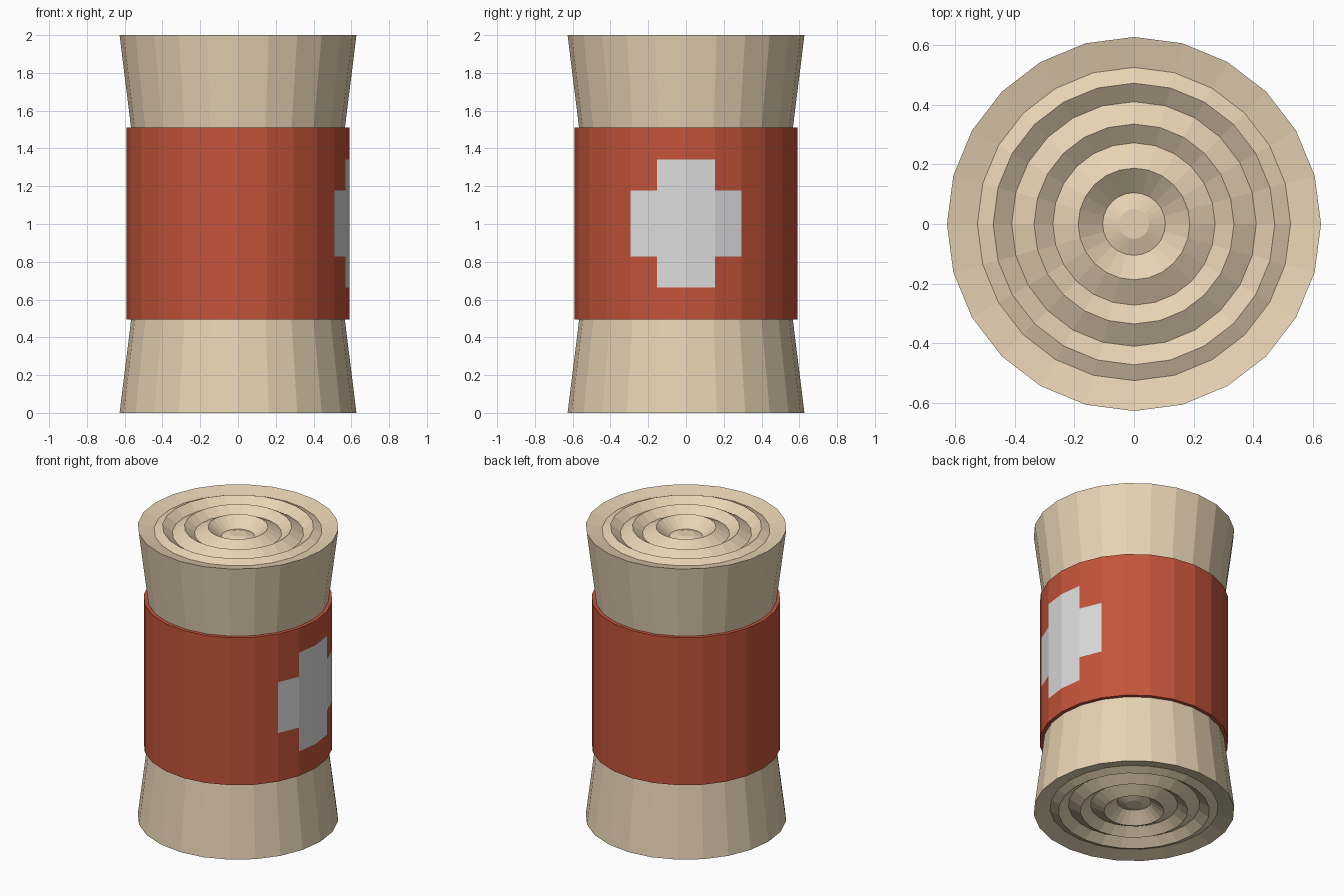
import bpy, bmesh, math

if "Cube" in bpy.data.objects:
    bpy.data.objects.remove(bpy.data.objects["Cube"])

SIDES = 24


def material(name, rgb):
    def lin(c):
        c /= 255
        return c / 12.92 if c <= 0.04045 else ((c + 0.055) / 1.055) ** 2.4
    m = bpy.data.materials.new(name)
    m.diffuse_color = (*[lin(c) for c in rgb], 1)
    m.use_nodes = True
    m.node_tree.nodes["Principled BSDF"].inputs["Base Color"].default_value = m.diffuse_color
    return m


cream = material("cream cloth", (232, 212, 181))
red = material("red wrapper", (196, 84, 58))
white = material("white cross", (220, 220, 220))


def lathe(name, profile, mats, capped=False, rule=None):
    """Turn a list of (radius, height) points around z, corners on the axes."""
    bm = bmesh.new()
    rings = []
    for r, z in profile:
        rings.append([bm.verts.new((r * math.cos(a), r * math.sin(a), z))
                      for a in (2 * math.pi * i / SIDES for i in range(SIDES))])
    for low, high in zip(rings, rings[1:]):
        for i in range(SIDES):
            j = (i + 1) % SIDES
            bm.faces.new((low[i], low[j], high[j], high[i]))
    if capped:
        bm.faces.new(rings[0][::-1])
        bm.faces.new(rings[-1])
    if rule:
        for f in bm.faces:
            f.material_index = rule(f.calc_center_median())
    me = bpy.data.meshes.new(name)
    bm.to_mesh(me)
    bm.free()
    for m in mats:
        me.materials.append(m)
    ob = bpy.data.objects.new(name, me)
    bpy.context.collection.objects.link(ob)
    return ob


# Rolled cloth: flared ends with concentric grooves, mirrored top to bottom
half = [(0.565, 1.5), (0.627, 2.0), (0.525, 1.975), (0.472, 2.0), (0.41, 1.955),
        (0.335, 2.0), (0.272, 1.955), (0.187, 2.0), (0.105, 1.935), (0.05, 1.955)]
lathe("bandage_roll", [(r, 2 - z) for r, z in reversed(half)] + half, [cream], True)


# Wrapper: the cross is made of whole facets on the +x side
def cross(c):
    angle = abs(math.degrees(math.atan2(c.y, c.x)))
    dz = abs(c.z - 1.003)
    return int((angle < 15 and dz < 0.34) or (angle < 30 and dz < 0.176))


R = 0.59
rows = [0.495, 0.663, 0.828, 1.178, 1.342, 1.51]
lathe("wrapper_band", [(0.566, rows[0])] + [(R, z) for z in rows] + [(0.566, rows[-1])],
      [red, white], rule=cross)
